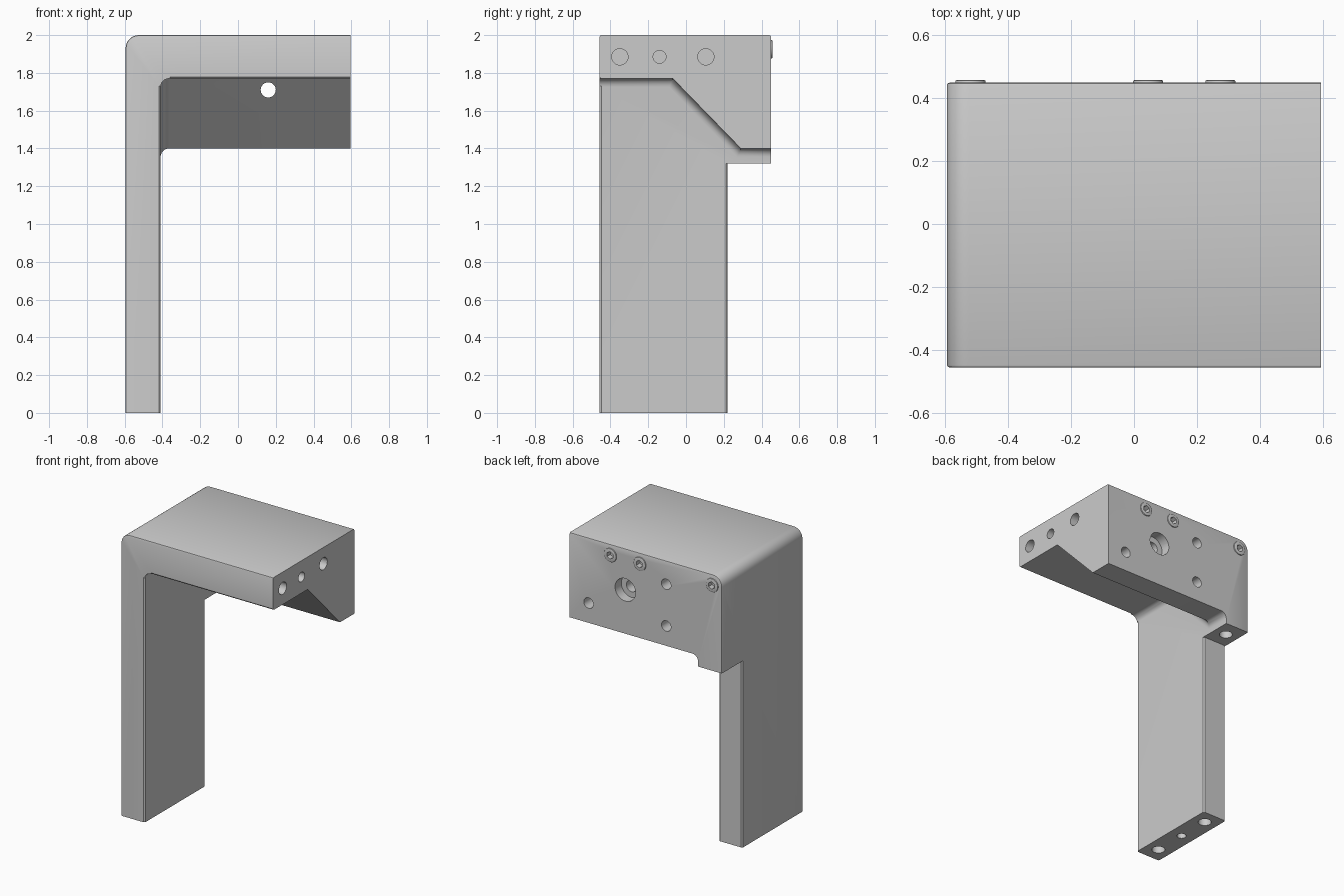
import bpy, bmesh
from math import pi
from mathutils import Matrix

cube = bpy.data.objects.get("Cube")
if cube:
    bpy.data.objects.remove(cube, do_unlink=True)

# Overall limits of the bracket
XL, XR, YF, YB, TOP = -0.595, 0.595, -0.457, 0.45, 2.0
LEG_X, LEG_Y, LEDGE_Z = -0.41, 0.22, 1.32

grey = bpy.data.materials.new("machined_grey")
grey.use_nodes = True
colour = (0.6, 0.6, 0.6, 1)
grey.diffuse_color = colour
grey.node_tree.nodes["Principled BSDF"].inputs["Base Color"].default_value = colour


def make(name, bm):
    bmesh.ops.recalc_face_normals(bm, faces=bm.faces[:])
    mesh = bpy.data.meshes.new(name)
    bm.to_mesh(mesh)
    bm.free()
    mesh.materials.append(grey)
    ob = bpy.data.objects.new(name, mesh)
    bpy.context.collection.objects.link(ob)
    return ob


def box(lo, hi):
    bm = bmesh.new()
    bmesh.ops.create_cube(bm, size=1)
    for v in bm.verts:
        v.co = [(a + b) / 2 + c * (b - a) for a, b, c in zip(lo, hi, v.co)]
    return bm


def rod(centre, axis, r, length, sides=32):
    """Cylinder (or diamond bar with 4 sides) centred on a point, along x, y or z."""
    turn = {"X": Matrix.Rotation(pi / 2, 4, "Y"),
            "Y": Matrix.Rotation(pi / 2, 4, "X"),
            "Z": Matrix.Identity(4)}[axis]
    bm = bmesh.new()
    bmesh.ops.create_cone(bm, cap_ends=True, segments=sides, radius1=r, radius2=r,
                          depth=length, matrix=Matrix.Translation(centre) @ turn)
    return bm


def activate(ob):
    bpy.ops.object.select_all(action="DESELECT")
    ob.select_set(True)
    bpy.context.view_layer.objects.active = ob


def cut(target, bm):
    cutter = make("cutter", bm)
    cutter.hide_render = True
    mod = target.modifiers.new("cut", "BOOLEAN")
    mod.operation, mod.solver, mod.object = "DIFFERENCE", "EXACT", cutter
    activate(target)
    bpy.ops.object.modifier_apply(modifier=mod.name)
    bpy.data.objects.remove(cutter, do_unlink=True)


def at(value, goal):
    return abs(value - goal) < 1e-4


def smooth(ob):
    activate(ob)
    bpy.ops.object.shade_smooth_by_angle(angle=0.6)


# Block with a rounded shoulder and softened front and back rims
bm = box((XL, YF, 0), (XR, YB, TOP))
shoulder = [e for e in bm.edges if all(at(v.co.x, XL) and at(v.co.z, TOP) for v in e.verts)]
bmesh.ops.bevel(bm, geom=shoulder, offset=0.07, segments=8, profile=0.5, affect="EDGES")
rims = [e for e in bm.edges
        if any(all(at(v.co.y, y) for v in e.verts) for y in (YF, YB))
        and not all(at(v.co.z, 0) for v in e.verts)
        and not all(at(v.co.x, XR) for v in e.verts)]
bmesh.ops.bevel(bm, geom=rims, offset=0.009, segments=2, profile=0.5, affect="EDGES")
bracket = make("bracket_body", bm)

# Space under the head, with a sloped underside and a fillet against the leg
outline = [(-0.6, 1.77), (-0.07, 1.77), (0.29, 1.4), (0.6, 1.4), (0.6, -0.1), (-0.6, -0.1)]
bm = bmesh.new()
cap = bm.faces.new([bm.verts.new((LEG_X, y, z)) for y, z in outline])
ext = bmesh.ops.extrude_face_region(bm, geom=[cap], use_keep_orig=True)
bmesh.ops.translate(bm, vec=(1.2, 0, 0),
                    verts=[v for v in ext["geom"] if isinstance(v, bmesh.types.BMVert)])
bmesh.ops.recalc_face_normals(bm, faces=bm.faces[:])
fillet = [e for e in bm.edges if all(at(v.co.x, LEG_X) and v.co.z > 1.3 for v in e.verts)]
bmesh.ops.bevel(bm, geom=fillet, offset=0.045, segments=6, profile=0.5, affect="EDGES")
cut(bracket, bm)

# Narrower leg below the rear ledge
cut(bracket, box((-0.8, LEG_Y, -0.1), (-0.2, 0.7, LEDGE_Z)))

# Small chamfers along the leg and head edges
for x, y, low, high in ((LEG_X, LEG_Y, -0.1, LEDGE_Z), (XL, LEG_Y, -0.1, LEDGE_Z),
                        (LEG_X, YF, -0.1, 1.73)):
    cut(bracket, rod((x, y, (low + high) / 2), "Z", 0.009, high - low, 4))
cut(bracket, rod((0.17, YF, 1.77), "X", 0.009, 1.06, 4))

# Mounting holes in the end of the head and the foot of the leg
for y, r in ((-0.35, 0.043), (-0.14, 0.034), (0.105, 0.043)):
    cut(bracket, rod((XR, y, 1.885), "X", r, 0.3))
for y, r in ((-0.35, 0.043), (-0.115, 0.03), (0.12, 0.043)):
    cut(bracket, rod((-0.502, y, 0), "Z", r, 0.3))
cut(bracket, rod((-0.502, 0.335, LEDGE_Z), "Z", 0.043, 0.3))

# Rear holes and the counterbored through hole
for x, z in ((0.447, 1.54), (-0.16, 1.54), (-0.16, 1.835)):
    cut(bracket, rod((x, YB, z), "Y", 0.037, 0.3))
cut(bracket, rod((0.16, 0, 1.71), "Y", 0.04, 1.2))
cut(bracket, rod((0.16, YB, 1.71), "Y", 0.08, 0.14))
smooth(bracket)

# Socket screw heads along the top of the back
for i, x in enumerate((-0.52, 0.045, 0.275)):
    bm = rod((x, YB - 0.02, 1.925), "Y", 0.048, 0.055)
    rim = [e for e in bm.edges if all(v.co.y > YB for v in e.verts)]
    bmesh.ops.bevel(bm, geom=rim, offset=0.004, segments=2, profile=0.5, affect="EDGES")
    screw = make(f"screw_head_{i + 1}", bm)
    cut(screw, rod((x, YB, 1.925), "Y", 0.026, 0.06, 6))
    cut(bracket, rod((x, YB, 1.925), "Y", 0.03, 0.07))
    smooth(screw)
smooth(bracket)
